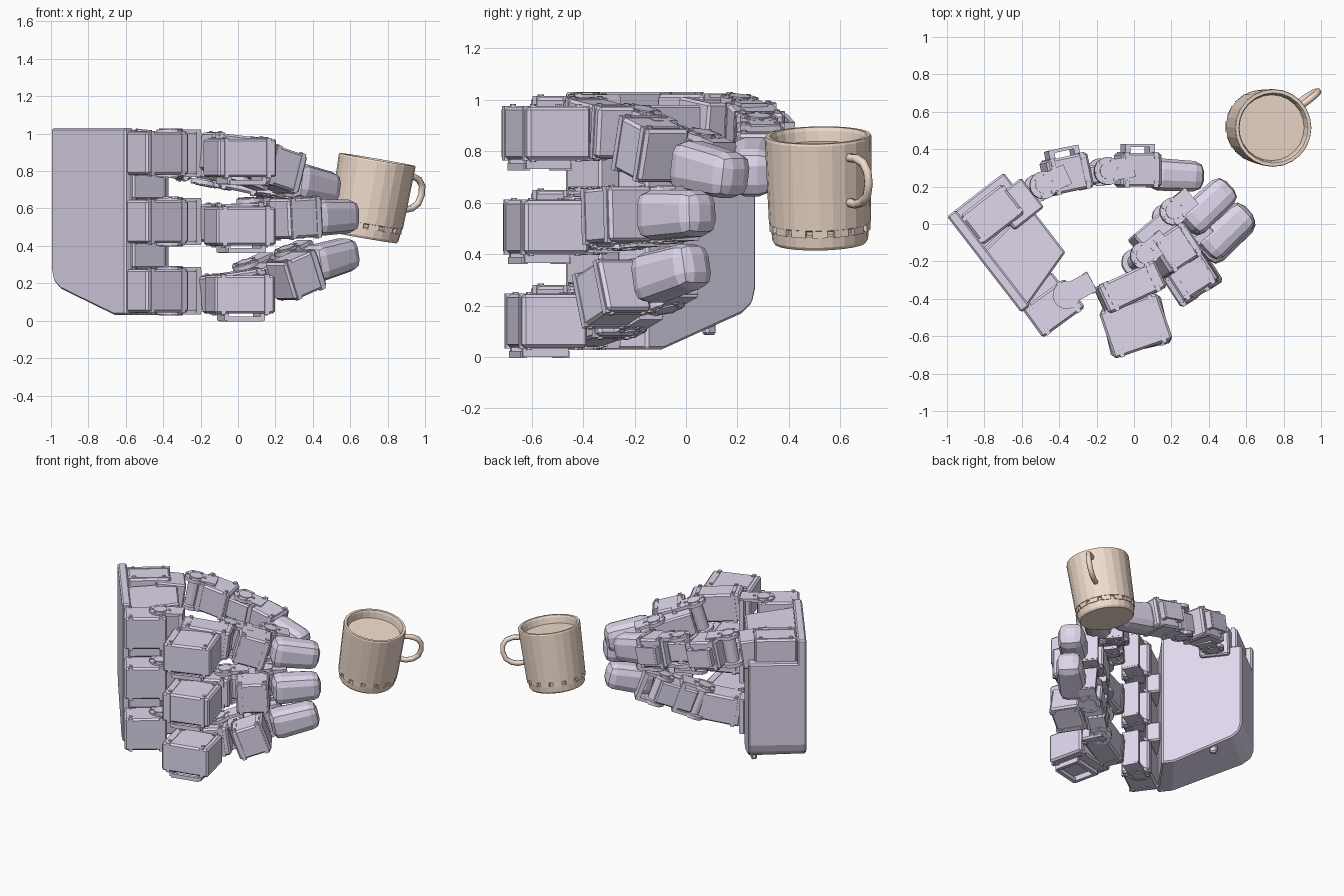
import bpy, bmesh
from math import radians, sin, cos, pi
from mathutils import Matrix, Vector

if "Cube" in bpy.data.objects:
    bpy.data.objects.remove(bpy.data.objects["Cube"])


def material(name, rgb):
    m = bpy.data.materials.new(name)
    m.diffuse_color = (*rgb, 1)
    m.use_nodes = True
    m.node_tree.nodes["Principled BSDF"].inputs["Base Color"].default_value = m.diffuse_color
    return m


SHELL = material("lavender_shell", (0.74, 0.68, 0.84))
CLAY = material("clay", (0.88, 0.72, 0.61))


def finish(name, bm, mat, matrix=None, bevel=0, segs=1):
    bmesh.ops.recalc_face_normals(bm, faces=bm.faces)
    me = bpy.data.meshes.new(name)
    bm.to_mesh(me)
    bm.free()
    ob = bpy.data.objects.new(name, me)
    bpy.context.collection.objects.link(ob)
    me.materials.append(mat)
    if matrix:
        ob.matrix_world = matrix
    if bevel:
        b = ob.modifiers.new("bevel", "BEVEL")
        b.width, b.segments = bevel, segs
    return ob


def frame(loc, heading, pitch=0):
    return (Matrix.Translation(loc) @ Matrix.Rotation(radians(heading), 4, "Z")
            @ Matrix.Rotation(radians(-pitch), 4, "Y"))


def add_box(bm, loc, size):
    bmesh.ops.create_cube(bm, size=1, matrix=Matrix.Translation(loc) @ Matrix.Diagonal((*size, 1)))


def add_disc(bm, loc, r, h, n=16):
    bmesh.ops.create_cone(bm, cap_ends=True, segments=n, radius1=r, radius2=r, depth=h,
                          matrix=Matrix.Translation(loc))


def box(name, M, size, bevel=0.01, segs=1):
    bm = bmesh.new()
    add_box(bm, (0, 0, 0), size)
    return finish(name, bm, SHELL, M, bevel, segs)


# servo: body, thin ribs with screws, and a slotted bracket on one face
def servo(name, M, size, slot=None):
    x, y, z = size
    box(name, M, size, 0.012)
    bm = bmesh.new()
    for sx in (-1, 1):
        add_box(bm, (sx * x * 0.36, 0, 0), (0.025, y + 0.008, z + 0.008))
        for sy in (-1, 1):
            for sz in (-1, 1):
                add_disc(bm, (sx * x * 0.36, sy * y * 0.36, sz * (z / 2 + 0.004)), 0.012, 0.012, n=8)
    finish(name + "_ribs", bm, SHELL, M)
    if slot:
        side, off = slot
        bm = bmesh.new()
        w, d = x * 0.6, 0.055
        for s in (-1, 1):
            if side == "z":
                add_box(bm, (s * w / 2, -y * 0.1, off), (0.025, y * 0.7, d))
                add_box(bm, (0, -y * 0.1 + s * y * 0.33, off - d / 3), (w, 0.025, d / 2))
            else:
                add_box(bm, (s * w / 2, off, 0), (0.03, d, z * 0.6))
        if side == "y":
            add_box(bm, (0, off + 0.02, 0), (w, 0.018, z * 0.6))
        finish(name + "_slotted_bracket", bm, SHELL, M)


# hinge: two fork plates with round horns and screw heads
def hinge(name, M, length, width, height):
    bm = bmesh.new()
    for s in (-1, 1):
        z = s * height / 2
        add_box(bm, (length * 0.25, 0, z), (length * 0.6, width * 0.75, 0.022))
        add_disc(bm, (0, 0, z), width / 2, 0.024)
        add_disc(bm, (0, 0, z + s * 0.012), width * 0.3, 0.012)
        for k in range(6):
            a = k * pi / 3
            add_disc(bm, (cos(a) * width * 0.4, sin(a) * width * 0.4, z + s * 0.012), 0.01, 0.01, n=8)
    add_box(bm, (length * 0.5, 0, 0), (0.03, width * 0.8, height))
    add_disc(bm, (0, 0, 0), width * 0.3, height)
    finish(name, bm, SHELL, M)


# fingertip: rounded pad, narrower at its far end
def fingertip(name, M, size):
    bm = bmesh.new()
    add_box(bm, (0, 0, 0), size)
    for v in bm.verts:
        if v.co.x > 0:
            v.co.y *= 0.92
            v.co.z *= 0.88
    finish(name, bm, SHELL, M, 0.055, 2)


# palm: (along the back, through the thickness) coordinates
D, N, P0 = Vector((0.61, -0.79, 0)), Vector((0.79, 0.61, 0)), Vector((-1.0, 0.04, 0))
HEAD = -52.3


def palm_at(d, n, z):
    return P0 + D * d + N * n + Vector((0, 0, z))


def palm_block(name, prof, n0, n1, taper=1.0, bevel=0.01):
    bm = bmesh.new()
    a = [bm.verts.new(palm_at(d, n0, z)) for d, z in prof]
    b = [bm.verts.new(palm_at(d * taper, n1, z)) for d, z in prof]
    bm.faces.new(a)
    bm.faces.new(b[::-1])
    for i in range(len(prof)):
        j = (i + 1) % len(prof)
        bm.faces.new((a[i], b[i], b[j], a[j]))
    finish(name, bm, SHELL, None, bevel)


low = [(0, 0.27), (0.02, 0.21), (0.08, 0.17), (0.55, 0.03), (0.65, 0.03)]
palm_block("palm_body", low + [(0.65, 0.98), (0.27, 0.98), (0.27, 0.86), (0, 0.86)], 0.02, 0.385, 0.83)
palm_block("palm_back_plate", low + [(0.65, 1.03), (0, 1.03)], 0.0, 0.06)
box("palm_tab", frame(palm_at(0.2, 0.34, 0.13), HEAD), (0.05, 0.04, 0.09))
for z in (0.35, 0.72):
    box("palm_web", frame((-0.5, -0.36, z), 37), (0.22, 0.1, 0.14))

# three fingers: z of base, proximal, middle, tip; pitch; sideways shift of the far half
fingers = [("upper", 0.895, 0.87, 0.81, 0.725, -16, (-0.1, 0.13), 19),
           ("middle", 0.53, 0.505, 0.55, 0.555, 3, (0, 0), 16),
           ("lower", 0.16, 0.14, 0.245, 0.33, 20, (0, -0.02), 13)]
for nm, zb, zp, zm, zt, pitch, (sx, sy), h in fingers:
    f = nm + "_finger_"
    servo(f + "base_servo", frame((-0.43, -0.45, zb), 36), (0.28, 0.19, 0.23))
    hinge(f + "base_hinge", frame((-0.36, -0.38, zb), 28), 0.28, 0.15, 0.23)
    servo(f + "proximal_servo", frame((0.01, -0.545, zp), h), (0.33, 0.26, 0.205), ("z", -0.112))
    servo(f + "proximal_link", frame((-0.02, -0.34, zp + 0.02), 25, pitch * 0.4), (0.34, 0.16, 0.2))
    hinge(f + "middle_hinge", frame((0.07 + sx * 0.4, -0.24 + sy * 0.4, (zp + zm) / 2 + 0.01), 38, pitch),
          0.28, 0.15, 0.21)
    servo(f + "middle_servo", frame((0.31 + sx, -0.27 + sy, zm), 33, pitch), (0.22, 0.2, 0.21))
    box(f + "middle_link", frame((0.2 + sx * 0.8, -0.15 + sy * 0.8, zm), 40, pitch), (0.26, 0.14, 0.16))
    hinge(f + "tip_hinge", frame((0.29 + sx, -0.08 + sy, (zm + zt) / 2), 40, pitch), 0.24, 0.15, 0.19)
    fingertip(f + "tip", frame((0.495 + sx, -0.035 + sy, zt), 43, pitch * 0.6), (0.32, 0.185, 0.2))

# thumb
servo("thumb_base_servo", frame(palm_at(0.14, 0.2, 0.93), HEAD), (0.2, 0.28, 0.18))
box("thumb_root", frame((-0.63, 0.1, 0.9), 38, -8), (0.2, 0.2, 0.2))
hinge("thumb_base_hinge", frame((-0.5, 0.2, 0.9), 25, -10), 0.26, 0.15, 0.2)
servo("thumb_proximal_servo", frame((-0.36, 0.265, 0.87), 12, -12), (0.23, 0.19, 0.2), ("y", 0.115))
hinge("thumb_middle_hinge", frame((-0.16, 0.28, 0.83), 10, -12), 0.26, 0.15, 0.19)
box("thumb_link", frame((-0.18, 0.27, 0.83), 10, -12), (0.2, 0.1, 0.14))
servo("thumb_distal_servo", frame((0.02, 0.29, 0.79), 0, -12), (0.22, 0.18, 0.2), ("y", 0.11))
fingertip("thumb_tip", frame((0.225, 0.26, 0.735), -3, -12), (0.29, 0.175, 0.21))

# mug: turned profile about a leaning axis
axis = Vector((0.17, -0.02, 0.985)).normalized()
mug = Matrix.Translation((0.673, 0.522, 0.444)) @ Vector((0, 0, 1)).rotation_difference(axis).to_matrix().to_4x4()
SIDES = 24
profile = [(0.178, 0), (0.186, 0.012), (0.19, 0.055), (0.183, 0.06), (0.185, 0.075), (0.198, 0.08),
           (0.208, 0.415), (0.205, 0.424), (0.188, 0.424), (0.182, 0.41), (0.176, 0.37)]
bm = bmesh.new()
rings = [[bm.verts.new((r * cos(2 * pi * k / SIDES), r * sin(2 * pi * k / SIDES), z)) for k in range(SIDES)]
         for r, z in profile]
for a, b in zip(rings, rings[1:]):
    for k in range(SIDES):
        j = (k + 1) % SIDES
        bm.faces.new((a[k], a[j], b[j], b[k]))
bm.faces.new(rings[0][::-1])
bm.faces.new(rings[-1])
finish("mug_body", bm, CLAY, mug)

# scalloped teeth above the mug foot
bm = bmesh.new()
for k in range(14):
    rot = Matrix.Rotation(2 * pi * k / 14, 4, "Z")
    bmesh.ops.create_cube(bm, size=1, matrix=rot @ Matrix.Translation((0.184, 0, 0.066))
                          @ Matrix.Diagonal((0.02, 0.06, 0.03, 1)))
finish("mug_foot_teeth", bm, CLAY, mug)

# mug handle: band swept along a loop
cu = bpy.data.curves.new("mug_handle", "CURVE")
cu.dimensions = "3D"
cu.bevel_depth, cu.bevel_resolution = 0.018, 1
sp = cu.splines.new("POLY")
path = [(0.19, 0.36), (0.25, 0.365), (0.295, 0.352), (0.322, 0.32), (0.328, 0.275),
        (0.315, 0.225), (0.28, 0.195), (0.24, 0.182), (0.19, 0.185)]
sp.points.add(len(path) - 1)
for p, (r, z) in zip(sp.points, path):
    p.co = (r, 0, z, 1)
cu.materials.append(CLAY)
handle = bpy.data.objects.new("mug_handle", cu)
bpy.context.collection.objects.link(handle)
handle.matrix_world = mug @ Matrix.Rotation(radians(36), 4, "Z")
